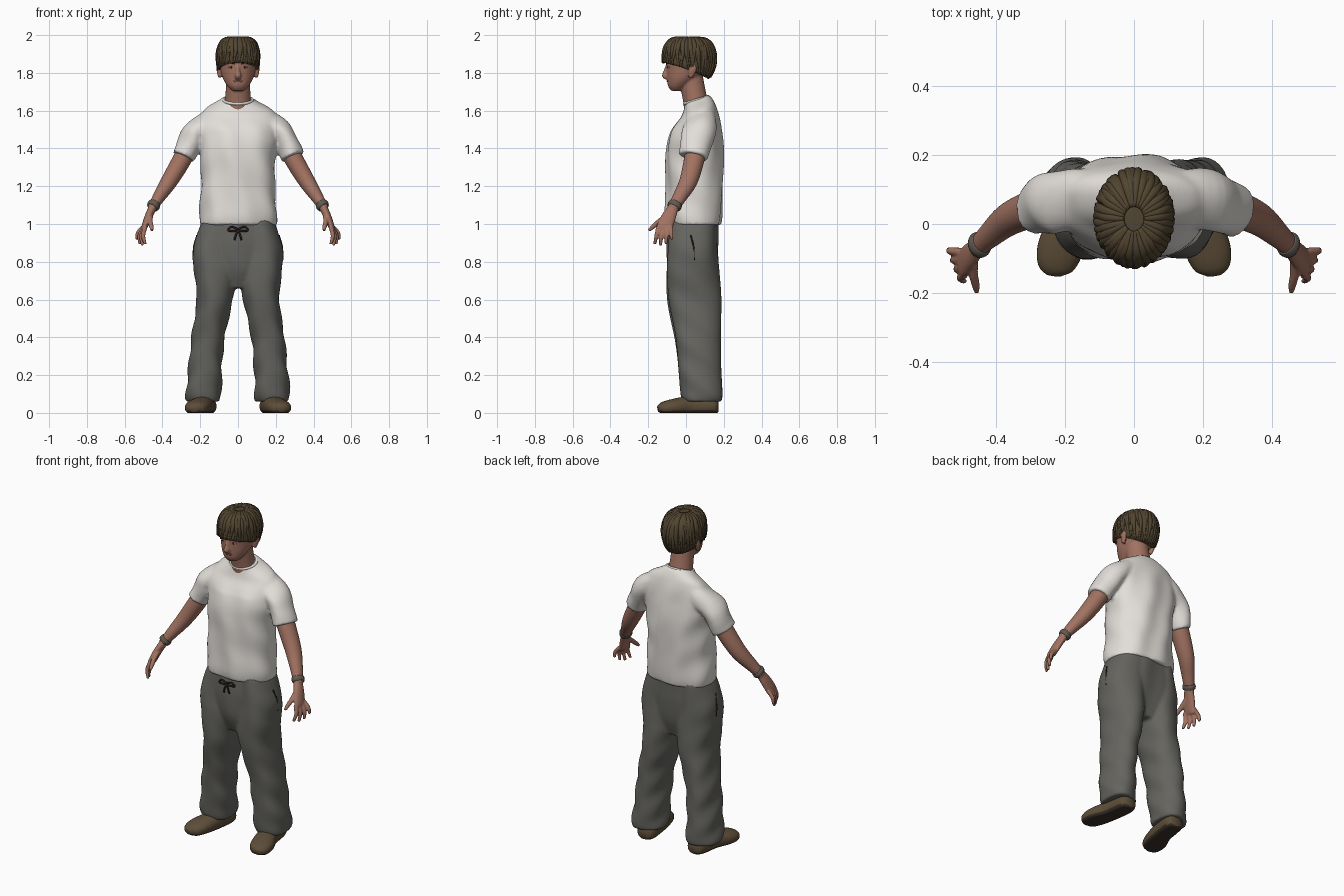
import bpy, bmesh, math, random
from mathutils import Vector, Matrix

if "Cube" in bpy.data.objects:
    bpy.data.objects.remove(bpy.data.objects["Cube"])
random.seed(4)


def material(name, r, g, b):
    m = bpy.data.materials.new(name)
    m.use_nodes = True
    m.diffuse_color = (r, g, b, 1)
    m.node_tree.nodes["Principled BSDF"].inputs["Base Color"].default_value = (r, g, b, 1)
    return m


SKIN = material("skin", .36, .17, .12)
SHIRT = material("off_white_cotton", .76, .73, .69)
PANTS = material("grey_sweatpants", .13, .128, .115)
HAIR = material("brown_hair", .085, .06, .03)
SHOE = material("brown_suede", .11, .075, .04)
SOLE = material("dark_sole", .04, .03, .022)
LIPS = material("lips", .30, .12, .095)
EYE = material("eye_white", .5, .45, .42)
DARK = material("dark_brown", .03, .02, .015)
BAND = material("bracelet_bronze", .12, .10, .085)


def resample(rings, steps):
    """Smooth Catmull-Rom interpolation of (x, y, z, radius u, radius v)."""
    out, last = [], len(rings) - 1
    for i in range(last):
        quad = (rings[max(i - 1, 0)], rings[i], rings[i + 1], rings[min(i + 2, last)])
        for s in range(steps):
            t = s / steps
            out.append([.5 * (2 * b + (c - a) * t + (2 * a - 5 * b + 4 * c - d) * t ** 2
                              + (3 * b - a - 3 * c + d) * t ** 3)
                        for a, b, c, d in zip(*quad)])
    return out + [list(rings[-1])]


def loft(bm, rings, up=(0, 1, 0), flat=False, n=24, steps=5, power=1, side=1, mold=None):
    """Closed skin over elliptical rings, level or square to the path."""
    pts = resample([(p[0] * side, *p[1:]) for p in rings], steps)
    loops = []
    for i, p in enumerate(pts):
        ahead, behind = pts[min(i + 1, len(pts) - 1)], pts[max(i - 1, 0)]
        along = Vector((0, 0, 1)) if flat else (Vector(ahead[:3]) - Vector(behind[:3])).normalized()
        v = Vector(up)
        v = (v - along * v.dot(along)).normalized()
        u = v.cross(along)
        loop = []
        for k in range(n):
            c, s = math.cos(math.tau * k / n), math.sin(math.tau * k / n)
            c, s = (math.copysign(abs(q) ** power, q) for q in (c, s))
            co = Vector(p[:3]) + u * c * max(p[3], .001) + v * s * max(p[4], .001)
            loop.append(bm.verts.new(mold(co) if mold else co))
        loops.append(loop)
    for a, b in zip(loops, loops[1:]):
        for k in range(n):
            j = (k + 1) % n
            bm.faces.new((a[k], a[j], b[j], b[k]))
    bm.faces.new(loops[0][::-1])
    bm.faces.new(loops[-1])


def finish(name, bm, *mats, voxel=0, smooth=0):
    bmesh.ops.recalc_face_normals(bm, faces=bm.faces)
    mesh = bpy.data.meshes.new(name)
    for f in bm.faces:
        f.smooth = True
    bm.to_mesh(mesh)
    bm.free()
    for m in mats:
        mesh.materials.append(m)
    ob = bpy.data.objects.new(name, mesh)
    bpy.context.collection.objects.link(ob)
    if voxel:
        mod = ob.modifiers.new("fuse", 'REMESH')
        mod.mode, mod.voxel_size, mod.use_smooth_shade = 'VOXEL', voxel, True
    if smooth:
        mod = ob.modifiers.new("soften", 'SMOOTH')
        mod.factor, mod.iterations = .5, smooth
    return ob


def tube(name, mat, rings, **options):
    bm = bmesh.new()
    loft(bm, rings, **options)
    return finish(name, bm, mat)


def ball(name, mat, place, size):
    bm = bmesh.new()
    shape = Matrix.Translation(place) @ Matrix.Diagonal((*size, 1))
    bmesh.ops.create_uvsphere(bm, u_segments=16, v_segments=10, radius=1, matrix=shape)
    return finish(name, bm, mat)


# Shirt: torso and both sleeves fused, with soft folds and a dropped front neckline
def shirt_folds(co):
    k = min(max((co.z - 1.5) / .1, 0), 1)
    co.z += (co.y - .065) * .3 * k
    co.y += .005 * math.sin(38 * co.x + 9 * co.z) * (1 - k)
    co.x += .004 * math.sin(32 * co.z + 20 * co.y)
    return co


bm = bmesh.new()
loft(bm, [(0, .04, .995, .203, .143), (0, .04, 1.05, .205, .15), (0, .045, 1.2, .196, .15),
          (0, .047, 1.35, .198, .153), (0, .05, 1.45, .21, .143), (0, .06, 1.54, .215, .118),
          (0, .068, 1.6, .18, .09), (0, .066, 1.645, .108, .072), (0, .06, 1.665, .08, .062)],
     flat=True, n=64, steps=8, power=.87, mold=shirt_folds)
for side in (1, -1):
    loft(bm, [(.13, .07, 1.545, .065, .085), (.22, .068, 1.49, .066, .09),
              (.26, .055, 1.42, .064, .083), (.29, .042, 1.355, .062, .077)],
         n=40, side=side, mold=shirt_folds)
finish("t_shirt", bm, SHIRT, voxel=.009, smooth=4)

# Collar ring following the sloped neckline
bpy.ops.mesh.primitive_torus_add(location=(0, .055, 1.656), rotation=(.3, 0, 0), major_radius=.077,
                                 minor_radius=.008, major_segments=40, minor_segments=8)
collar = bpy.context.object
collar.name = "shirt_collar"
collar.scale.y = .87
collar.data.materials.append(SHIRT)
bpy.ops.object.shade_smooth()


# Trousers: pelvis and two loose legs fused, wrinkles growing toward the ankle
def trouser_folds(co):
    co.y += .005 * math.sin(34 * co.x + 6 * co.z)
    co.x += .006 * math.sin(38 * co.z + 24 * co.y) * (1.1 - co.z)
    return co


bm = bmesh.new()
loft(bm, [(0, .04, .66, .09, .09), (0, .035, .76, .19, .125), (0, .035, .88, .215, .135),
          (0, .037, .96, .205, .133), (0, .04, 1.02, .19, .13)],
     flat=True, n=56, power=.9, mold=trouser_folds)
for side in (1, -1):
    loft(bm, [(.182, .085, .06, .088, .1), (.182, .08, .1, .094, .11), (.175, .07, .22, .089, .113),
              (.158, .06, .4, .088, .12), (.123, .043, .6, .096, .14), (.118, .035, .75, .115, .138),
              (.122, .035, .86, .116, .13), (.11, .037, .95, .105, .125), (.1, .04, 1.02, .09, .12)],
         flat=True, n=48, steps=10, power=.92, side=side, mold=trouser_folds)
finish("trousers", bm, PANTS, voxel=.009, smooth=4)

# Waist drawstring: bow loops and loose ends; pocket openings
for side, word in ((1, "left"), (-1, "right")):
    r = (.005, .005)
    tube(word + "_drawstring_loop", DARK,
         [(0, -.107, .972, *r), (.035, -.11, .985, *r), (.05, -.106, .965, *r), (0, -.107, .962, *r)],
         n=8, side=side)
    tube(word + "_drawstring_end", DARK,
         [(0, -.107, .967, *r), (.012, -.112, .94, *r), (.018, -.109, .915, *r)], n=8, side=side)
    tube(word + "_pocket_opening", DARK,
         [(.217, .025, .94, .004, .004), (.234, .04, .88, .004, .004), (.236, .045, .81, .004, .004)],
         n=8, side=side)

# Shoes, flattened on the ground with a thin dark sole
for side, word in ((1, "left"), (-1, "right")):
    bm = bmesh.new()
    loft(bm, [(.165, .17, .035, .03, .03), (.168, .14, .035, .055, .045), (.185, .02, .036, .058, .052),
              (.213, -.07, .03, .066, .043), (.228, -.125, .024, .052, .032), (.232, -.148, .02, .022, .016)],
         up=(0, 0, 1), n=32, steps=6, power=.9, side=side)
    for v in bm.verts:
        v.co.z = max(v.co.z, 0)
    for f in bm.faces:
        f.material_index = int(f.calc_center_median().z < .012)
    finish(word + "_shoe", bm, SHOE, SOLE)

# Arms with palm, four spread fingers and thumb, plus a bracelet
for side, word in ((1, "left"), (-1, "right")):
    bm = bmesh.new()
    loft(bm, [(.235, .065, 1.46, .05, .055), (.3, .042, 1.335, .05, .054), (.365, .012, 1.225, .044, .048),
              (.42, -.035, 1.14, .033, .037), (.458, -.07, 1.08, .024, .029)], side=side)
    loft(bm, [(.45, -.065, 1.09, .022, .027), (.474, -.09, 1.04, .02, .038),
              (.495, -.113, .985, .016, .042), (.5, -.118, .965, .01, .036)], side=side)
    for i in range(4):
        t = i / 3
        base = Vector((.49 + .012 * t, -.146 + .066 * t, .985))
        tip = Vector((.49 + .045 * t, -.166 + .09 * t, .893 + .025 * t * t))
        tip.z -= .012 * math.sin(math.pi * t)
        middle = (base + tip) / 2 + Vector((.012, 0, 0))
        loft(bm, [(*base, .012, .012), (*middle, .0115, .0115), (*tip, .008, .008)], n=12, side=side)
    loft(bm, [(.464, -.085, 1.055, .016, .016), (.465, -.14, 1.015, .014, .014),
              (.458, -.175, .985, .012, .012), (.455, -.197, .965, .008, .008)],
         up=(1, 0, 0), n=12, side=side)
    finish(word + "_arm", bm, SKIN, voxel=.005, smooth=3)
    tube(word + "_bracelet", BAND, [(.44, -.054, 1.108, .032, .036), (.447, -.06, 1.098, .035, .039),
                                    (.454, -.066, 1.088, .031, .036)], n=28, side=side)

# Head: skull, neck, nose and ears fused
bm = bmesh.new()
loft(bm, [(0, -.05, 1.705, .03, .028), (0, -.04, 1.73, .056, .055), (0, -.016, 1.77, .08, .084),
          (0, .004, 1.82, .093, .107), (0, .012, 1.88, .1, .117), (0, .015, 1.94, .088, .1),
          (0, .015, 1.965, .05, .06)], flat=True, n=40)
loft(bm, [(0, .062, 1.57, .085, .07), (0, .052, 1.64, .07, .066), (0, .038, 1.71, .065, .065),
          (0, .025, 1.78, .063, .065)], flat=True, n=32)
loft(bm, [(0, -.096, 1.845, .008, .01), (0, -.108, 1.81, .01, .011), (0, -.113, 1.785, .018, .014),
          (0, -.104, 1.772, .013, .009)], n=16)
for side in (1, -1):
    loft(bm, [(.1, .036, 1.85, .008, .012), (.104, .034, 1.82, .01, .023),
              (.096, .024, 1.775, .009, .011)], n=16, side=side)
finish("head_and_neck", bm, SKIN, voxel=.006, smooth=3)

# Face details
ball("lips", LIPS, (0, -.093, 1.757), (.025, .0095, .0075))
for side, word in ((1, "left"), (-1, "right")):
    ball(word + "_eye", EYE, (side * .036, -.089, 1.83), (.015, .009, .006))
    ball(word + "_iris", DARK, (side * .036, -.095, 1.83), (.006, .006, .0055))
    tube(word + "_eyebrow", DARK, [(.017, -.102, 1.847, .003, .004), (.04, -.095, 1.853, .003, .005),
                                   (.062, -.08, 1.848, .002, .003)], n=8, side=side)


# Hair: a cap ending at the hairline, covered with wavy tapered locks
def scalp(angle, theta, scale=1):
    r = abs(math.sin(theta)) ** .55 * scale
    return Vector((.112 * r * math.sin(angle), .015 + .141 * r * math.cos(angle),
                   1.865 + .12 * scale * math.cos(theta)))


def hairline(angle):
    c = math.cos(angle)
    return 1.98 + .43 * c + .09 * c * c


bm = bmesh.new()
count, levels = 48, 14
rows = [[bm.verts.new(scalp(math.tau * k / count, .04 + (hairline(math.tau * k / count) - .04) * j / levels))
         for k in range(count)] for j in range(levels + 1)]
for a, b in zip(rows, rows[1:]):
    for k in range(count):
        j = (k + 1) % count
        bm.faces.new((a[k], a[j], b[j], b[k]))
bm.faces.new(rows[0])
bm.faces.new(rows[-1][::-1])
for layer, (locks, reach, scale) in enumerate(((38, 1, 1), (30, .72, 1.015))):
    for k in range(locks):
        angle = math.tau * (k + .5 * layer + random.uniform(-.25, .25)) / locks
        end = hairline(angle) * reach * random.uniform(.95, 1.03)
        phase = random.uniform(0, math.tau)
        path = []
        for j in range(7):
            t = j / 6
            bend = .07 * math.sin(phase + 5 * t) * t
            width = .004 + .011 * math.sin(math.pi * min(t + .12, .93))
            path.append((*scalp(angle + bend, .08 + (end - .08) * t, scale), width * .8, width))
        loft(bm, path, up=(math.cos(angle), -math.sin(angle), 0), n=8, steps=3)
finish("hair", bm, HAIR)
